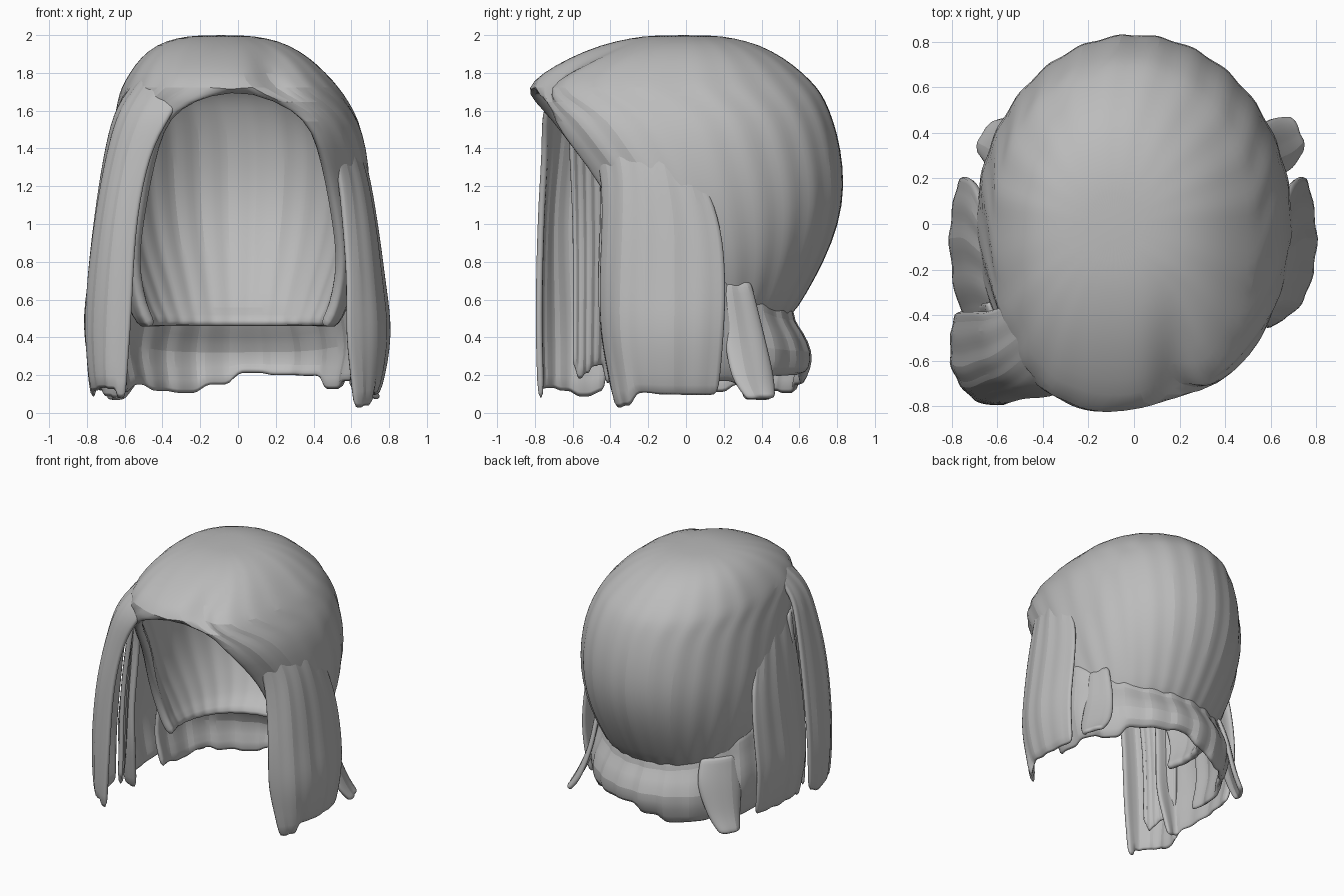
import bpy
import bmesh
import math
import random
from mathutils import Vector

random.seed(4)
cube = bpy.data.objects.get("Cube")
if cube:
    bpy.data.objects.remove(cube, do_unlink=True)

grey = bpy.data.materials.new("hair grey")
grey.use_nodes = True
colour = (0.5, 0.5, 0.5, 1)
grey.diffuse_color = colour
grey.node_tree.nodes["Principled BSDF"].inputs["Base Color"].default_value = colour


def loft(name, rows, thickness, closed_top=False):
    """Skin a grid of points, then give it thickness."""
    bm = bmesh.new()
    grid = [[bm.verts.new(p) for p in row] for row in rows]
    for a, b in zip(grid, grid[1:]):
        for i in range(len(a) - 1):
            bm.faces.new((a[i], b[i], b[i + 1], a[i + 1]))
    if closed_top:
        bm.faces.new(grid[0][:-1])
    bmesh.ops.remove_doubles(bm, verts=bm.verts, dist=0.002)
    bmesh.ops.recalc_face_normals(bm, faces=bm.faces)
    mesh = bpy.data.meshes.new(name)
    bm.to_mesh(mesh)
    bm.free()
    mesh.materials.append(grey)
    obj = bpy.data.objects.new(name, mesh)
    bpy.context.collection.objects.link(obj)
    solid = obj.modifiers.new("thickness", "SOLIDIFY")
    solid.thickness = thickness
    solid.offset = -1 if closed_top else 0
    sub = obj.modifiers.new("smooth", "SUBSURF")
    sub.levels = sub.render_levels = 1
    bpy.ops.object.select_all(action="DESELECT")
    obj.select_set(True)
    bpy.context.view_layer.objects.active = obj
    bpy.ops.object.shade_smooth_by_angle(angle=math.radians(25))


def resample(points, count):
    """Spread count points along a smooth curve through the given points."""
    pts = [Vector(p) for p in points]
    out = []
    for i in range(count):
        t = i / (count - 1) * (len(pts) - 1)
        k = min(int(t), len(pts) - 2)
        f = t - k
        p1, p2 = pts[k], pts[k + 1]
        p0 = pts[k - 1] if k else p1 * 2 - p2
        p3 = pts[k + 2] if k + 2 < len(pts) else p2 * 2 - p1
        out.append(0.5 * (2 * p1 + (p2 - p0) * f + (2 * p0 - 5 * p1 + 4 * p2 - p3) * f ** 2
                          + (3 * p1 - p0 - 3 * p2 + p3) * f ** 3))
    return out


def ragged(row, width, depth):
    """Cut the hem into strands of uneven length."""
    drop = 0
    for i, p in enumerate(row):
        if i % width == 0:
            drop = random.uniform(-depth, depth)
        p.z += drop


def lock(name, sections, hem=0.05, strands=17):
    rows = []
    for z, path in sections:
        rows.append(resample([(x, y, z) for x, y in path], strands))
    columns = [resample(c, 13) for c in zip(*rows)]
    rows = [list(r) for r in zip(*columns)]
    for row in rows:
        for i, p in enumerate(row):
            p.x *= 1 + 0.01 * (i % 3 - 1)
    ragged(rows[-1], 3, hem)
    loft(name, rows, 0.035)


# Main cap: height, half width, back, front, half width of the face opening
cap_rings = [
    (2.0, 0.12, 0.14, -0.17, 0), (1.985, 0.24, 0.25, -0.29, 0),
    (1.95, 0.35, 0.39, -0.45, 0), (1.88, 0.45, 0.52, -0.62, 0),
    (1.80, 0.52, 0.62, -0.76, 0), (1.72, 0.58, 0.70, -0.85, 0),
    (1.65, 0.61, 0.74, -0.84, 0.21), (1.55, 0.65, 0.78, -0.81, 0.37),
    (1.40, 0.68, 0.82, -0.72, 0.44), (1.20, 0.70, 0.84, -0.62, 0.49),
    (1.00, 0.69, 0.81, -0.55, 0.53), (0.80, 0.66, 0.73, -0.50, 0.56),
    (0.62, 0.60, 0.63, -0.48, 0.54), (0.51, 0.56, 0.56, -0.46, 0.51),
    (0.44, 0.51, 0.45, -0.44, 0.47),
]
HALF = 30
rows = []
for z, w, back, front, gap in cap_rings:
    # the front corners are squarer near the fringe
    power = 0.8 if z > 1.3 else 0.95
    end = math.pi - math.asin((gap / w) ** (1 / power))
    shift = -0.09 * max(0, (z - 1.5) / 0.5)
    row = []
    for i in range(-HALF, HALF + 1):
        a = end * i / HALF
        s, c = math.sin(a), math.cos(a)
        ridge = 1 + 0.009 * (i % 3 - 1) * min(1, w / 0.5) * (abs(i) < HALF - 2)
        if c > 0:
            x, y = w * s, back * c
        else:
            x = math.copysign(w * abs(s) ** power, s)
            y = front * abs(c) ** power
        x, y = x * ridge + shift, y * ridge
        # parting notch in the fringe
        if y < -0.2 and z > 1.5:
            y += 0.12 * math.exp(-((x - 0.18) / 0.08) ** 2) * min(1, -y / 0.7)
        row.append(Vector((x, y, z)))
    rows.append(row)
loft("hair_cap", rows, 0.06, closed_top=True)

# Flared collar below the nape, rising towards the ears
collar_rings = [(0.56, 0.55, 0.55), (0.48, 0.57, 0.55), (0.42, 0.61, 0.60),
                (0.32, 0.65, 0.65), (0.24, 0.64, 0.64), (0.16, 0.61, 0.60)]
rows = []
for k, (z, w, back) in enumerate(collar_rings):
    row = []
    for i in range(-24, 25):
        a = math.radians(98) * i / 24
        r = 1 + 0.01 * (i % 4 - 1.5)
        rise = math.sin(a) ** 4 * max(0, 1 - k / 4)
        row.append(Vector(((w + 0.09 * rise) * math.sin(a) * r, back * math.cos(a) * r,
                           z + 0.24 * rise)))
    rows.append(row)
ragged(rows[-1], 4, 0.07)
loft("nape_collar", rows, 0.04)

# Side locks growing out of the cap
side = [
    (1.50, [(0.46, -0.52), (0.55, -0.38), (0.60, -0.18), (0.61, 0.00)]),
    (1.28, [(0.53, -0.45), (0.63, -0.32), (0.67, -0.12), (0.65, 0.08)]),
    (1.00, [(0.56, -0.44), (0.68, -0.32), (0.72, -0.08), (0.69, 0.18)]),
    (0.70, [(0.58, -0.45), (0.71, -0.33), (0.76, -0.08), (0.73, 0.21)]),
    (0.40, [(0.58, -0.44), (0.73, -0.33), (0.79, -0.08), (0.75, 0.20)]),
    (0.06, [(0.62, -0.37), (0.70, -0.28), (0.73, -0.08), (0.71, 0.17)]),
]
lock("left_side_lock", side)
# the right one has a squarer front corner that meets the front lock
lock("right_side_lock", [(z + 0.04, [(-x * 1.01, y - 0.07 * (i == 1)) for i, (x, y) in enumerate(p)])
                         for z, p in side])

# Long front lock on the right, with inner strands tying it to the cap
lock("right_front_lock", [
    (1.82, [(-0.24, -0.62), (-0.36, -0.56), (-0.44, -0.46), (-0.48, -0.32)]),
    (1.62, [(-0.33, -0.74), (-0.49, -0.69), (-0.59, -0.58), (-0.63, -0.38)]),
    (1.38, [(-0.46, -0.75), (-0.58, -0.72), (-0.67, -0.61), (-0.69, -0.38)]),
    (1.00, [(-0.54, -0.77), (-0.65, -0.75), (-0.74, -0.64), (-0.74, -0.38)]),
    (0.50, [(-0.57, -0.78), (-0.69, -0.76), (-0.79, -0.62), (-0.78, -0.39)]),
    (0.11, [(-0.60, -0.77), (-0.69, -0.75), (-0.76, -0.62), (-0.76, -0.43)]),
])
lock("right_inner_strands", [
    (1.50, [(-0.64, -0.34), (-0.57, -0.50), (-0.48, -0.62)]),
    (0.90, [(-0.70, -0.36), (-0.62, -0.49), (-0.58, -0.60)]),
    (0.20, [(-0.73, -0.40), (-0.65, -0.50), (-0.60, -0.60)]),
], hem=0.06)

# Loose strands flicking outward behind the ears
lock("left_flick", [
    (0.70, [(0.57, 0.18), (0.55, 0.26), (0.52, 0.34)]),
    (0.42, [(0.62, 0.20), (0.59, 0.31), (0.54, 0.41)]),
    (0.20, [(0.69, 0.24), (0.67, 0.35), (0.60, 0.46)]),
    (0.07, [(0.74, 0.32), (0.73, 0.39), (0.69, 0.47)]),
], hem=0.015, strands=7)
lock("right_flick", [
    (0.60, [(-0.57, 0.16), (-0.54, 0.30), (-0.42, 0.42)]),
    (0.42, [(-0.62, 0.20), (-0.57, 0.35), (-0.44, 0.48)]),
    (0.20, [(-0.65, 0.26), (-0.62, 0.37), (-0.52, 0.47)]),
    (0.07, [(-0.68, 0.31), (-0.67, 0.38), (-0.61, 0.45)]),
], hem=0.015, strands=7)
